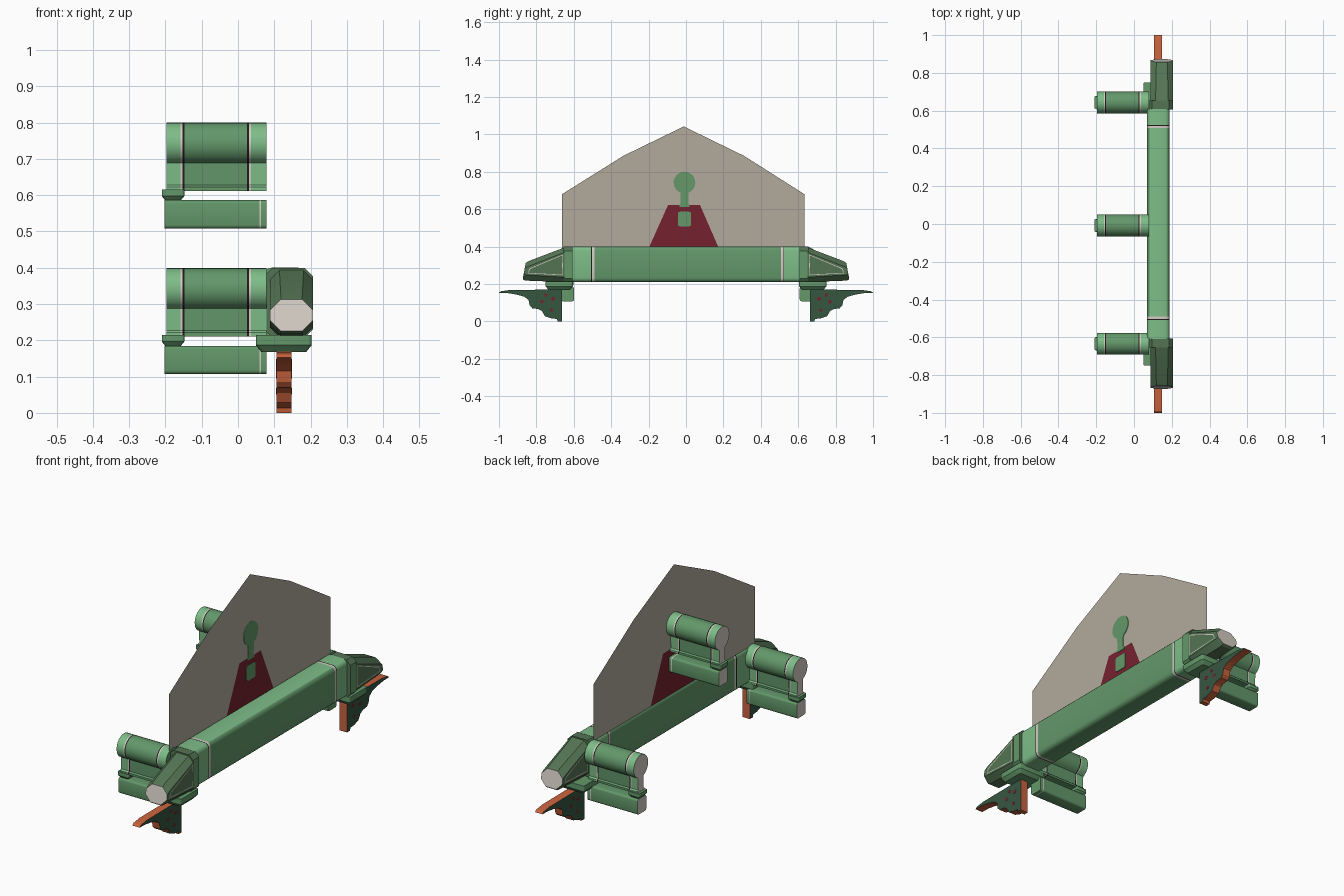
import bpy, bmesh, math
from mathutils import Vector as V

if "Cube" in bpy.data.objects:
    bpy.data.objects.remove(bpy.data.objects["Cube"])


def mat(name, r, g, b):
    lin = lambda c: ((c / 255 + 0.055) / 1.055) ** 2.4
    m = bpy.data.materials.new(name)
    m.diffuse_color = (lin(r), lin(g), lin(b), 1)
    m.use_nodes = True
    m.node_tree.nodes["Principled BSDF"].inputs["Base Color"].default_value = m.diffuse_color
    return m


MATS = [mat("beam_green", 99, 152, 106), mat("light_green", 126, 189, 136),
        mat("olive_green", 84, 116, 84), mat("plaster_tan", 178, 170, 156),
        mat("dark_red", 118, 34, 47), mat("orange", 202, 99, 62),
        mat("carving_green", 54, 86, 64), mat("pale_line", 212, 204, 196),
        mat("black_line", 32, 28, 28)]
GREEN, LIGHT, OLIVE, TAN, RED, ORANGE, CARVE, PALE, BLACK = range(9)


def finish(name, bm, recalc=True):
    if recalc:
        bmesh.ops.recalc_face_normals(bm, faces=bm.faces)
    me = bpy.data.meshes.new(name)
    bm.to_mesh(me)
    bm.free()
    for m in MATS:
        me.materials.append(m)
    ob = bpy.data.objects.new(name, me)
    bpy.context.collection.objects.link(ob)
    return ob


def loft(rings, mats, caps):
    """Skin a list of rings; one colour per segment plus two cap colours."""
    bm = bmesh.new()
    vs = [[bm.verts.new(p) for p in r] for r in rings]
    n = len(rings[0])
    for i, m in enumerate(mats):
        for j in range(n):
            k = (j + 1) % n
            f = bm.faces.new((vs[i][j], vs[i][k], vs[i + 1][k], vs[i + 1][j]))
            f.material_index = m
    for r, m in ((vs[0], caps[0]), (vs[-1], caps[1])):
        bm.faces.new(r).material_index = m
    bmesh.ops.recalc_face_normals(bm, faces=bm.faces)
    return bm


def sheet(name, pts, x, m):
    """Single flat face in the yz plane, facing +x."""
    bm = bmesh.new()
    bm.faces.new([bm.verts.new((x, y, z)) for y, z in pts]).material_index = m
    finish(name, bm, False)


def round_rect(a0, a1, b0, b1, r, seg=3):
    pts = []
    for cx, cy, s in ((a1 - r, b1 - r, 0), (a0 + r, b1 - r, 90),
                      (a0 + r, b0 + r, 180), (a1 - r, b0 + r, 270)):
        for i in range(seg + 1):
            t = math.radians(s + 90 * i / seg)
            pts.append((cx + r * math.cos(t), cy + r * math.sin(t)))
    return pts


def along_x(prof, x):
    return [V((x, a, b)) for a, b in prof]


def along_y(prof, y):
    return [V((a, y, b)) for a, b in prof]


def along_z(prof, z):
    return [V((a, b, z)) for a, b in prof]


def bowl(name, x0, x1, y0, y1, z0, z1, t):
    """Bearing block: straight top, tapered foot."""
    foot = round_rect(x0 + t, x1 - t, y0 + t, y1 - t, t * 0.6)
    top = round_rect(x0, x1, y0, y1, t * 0.6)
    h = z1 - z0
    finish(name, loft([along_z(foot, z0), along_z(top, z0 + h * 0.4), along_z(top, z1)],
                      [GREEN] * 2, (GREEN, GREEN)))


# long main beam with painted bands and light ends
prof = round_rect(0.07, 0.188, 0.21, 0.4, 0.022)
ys = [-0.61, -0.507, -0.502, -0.49, 0.508, 0.52, 0.525, 0.61]
bm = loft([along_y(prof, y) for y in ys],
          [LIGHT, BLACK, PALE, GREEN, PALE, BLACK, LIGHT], (GREEN, GREEN))
for f in bm.faces:
    if f.normal.z > 0.9 and f.material_index == GREEN:
        f.material_index = LIGHT
finish("main_beam", bm)

# three cross beams, each with keyhole section, lower tie and end bearing
for tag, yc, zo in (("front", -0.634, -0.401), ("middle", -0.008, 0), ("back", 0.643, -0.401)):
    arc = [math.radians(-67 + 314 * i / 22) for i in range(23)]
    key = [(yc + 0.058 * math.cos(t), 0.742 + zo + 0.058 * math.sin(t)) for t in arc]
    key += [(yc - 0.021, 0.628 + zo), (yc - 0.028, 0.622 + zo), (yc - 0.028, 0.612 + zo),
            (yc + 0.028, 0.612 + zo), (yc + 0.028, 0.622 + zo), (yc + 0.021, 0.628 + zo)]
    xs = [-0.197, -0.159, -0.153, -0.148, 0.025, 0.03, 0.036, 0.079]
    finish(tag + "_purlin", loft([along_x(key, x) for x in xs],
           [LIGHT, PALE, BLACK, GREEN, BLACK, PALE, LIGHT], (PALE, GREEN)))
    tie = round_rect(yc - 0.035, yc + 0.035, 0.508 + zo, 0.586 + zo, 0.01)
    finish(tag + "_tie", loft([along_x(tie, x) for x in (-0.203, 0.059, 0.064, 0.079)],
           [GREEN, PALE, GREEN], (PALE, GREEN)))
    bowl(tag + "_bearing", -0.21, -0.148, yc - 0.033, yc + 0.033, 0.585 + zo, 0.616 + zo, 0.01)

# thin gable sheet with a red trapezoid set into its foot
trap = [(-0.2, 0.39), (0.176, 0.39), (0.075, 0.622), (-0.096, 0.622)]
gable = [trap[1], (0.633, 0.39), (0.633, 0.68), (0.31, 0.885), (-0.012, 1.042),
         (-0.335, 0.885), (-0.663, 0.68), (-0.663, 0.39), trap[0], trap[3], trap[2]]
sheet("gable_panel", gable, 0.076, TAN)
sheet("gable_red_panel", trap, 0.076, RED)

# bracket outline in (y, z)
bracket = [(0.663, 0), (0.687, 0), (0.69, 0.013), (0.72, 0.016), (0.755, 0.028),
           (0.77, 0.055), (0.79, 0.066), (0.822, 0.07), (0.836, 0.085), (0.842, 0.115),
           (0.865, 0.132), (0.91, 0.144), (0.955, 0.151), (1.0, 0.152),
           (0.99, 0.161), (0.94, 0.168), (0.663, 0.17)]

for tag, s in (("front", -1), ("back", 1)):
    # collar where the nose meets the beam: green sides, olive top and end
    collar = round_rect(0.072, 0.206, 0.208, 0.399, 0.022, 1)
    bm = loft([along_y(collar, s * 0.606), along_y(collar, s * 0.655)], [GREEN], (OLIVE, OLIVE))
    for f in bm.faces:
        if f.normal.z > 0.5:
            f.material_index = OLIVE
    finish(tag + "_beam_collar", bm)

    # tapered beam nose with inset side panels and pale end
    rings = []
    for y, yt, z0, z1, c in ((0.65, 0.65, 0.21, 0.395, 0.026),
                             (0.862, 0.842, 0.218, 0.322, 0.03), (0.873, 0.857, 0.226, 0.312, 0.03)):
        p = round_rect(0.088, 0.207, z0, z1, c, 1)
        rings.append([V((a, s * (y + (yt - y) * (b - z0) / (z1 - z0)), b)) for a, b in p])
    bm = loft(rings, [OLIVE] * 2, (OLIVE, PALE))
    sides = [f for f in bm.faces if abs(f.normal.x) > 0.95 and f.calc_area() > 0.005]
    bmesh.ops.inset_individual(bm, faces=sides, thickness=0.014)
    rim = bmesh.ops.inset_individual(bm, faces=sides, thickness=0.005)
    for f in rim["faces"]:
        f.material_index = PALE
    for f in sides:
        f.material_index = OLIVE
    finish(tag + "_beam_nose", bm)

    # bearing under the nose
    y0, y1 = sorted((s * 0.605, s * 0.75))
    bowl(tag + "_nose_bearing", 0.049, 0.203, y0, y1, 0.168, 0.214, 0.015)

    # carved bracket: orange edge, dark green sides
    b = [(s * y, z) for y, z in bracket]
    finish(tag + "_bracket", loft([along_x(b, 0.106), along_x(b, 0.148)], [ORANGE], (CARVE, CARVE)))

    # small red carving spots on the bracket sides
    for i, (y, z, r) in enumerate(((0.71, 0.12, 0.011), (0.75, 0.14, 0.009),
                                   (0.77, 0.105, 0.01), (0.72, 0.06, 0.009))):
        spot = [(s * y + r * math.cos(k * math.pi / 4), z + r * math.sin(k * math.pi / 4))
                for k in range(8)]
        finish(f"{tag}_carving_spot_{i}",
               loft([along_x(spot, 0.105), along_x(spot, 0.149)], [ORANGE], (RED, RED)))

# smooth the rounded parts, keep edges sharp
bpy.ops.object.select_all(action='SELECT')
bpy.context.view_layer.objects.active = bpy.context.selected_objects[0]
bpy.ops.object.shade_smooth_by_angle(angle=math.radians(31))
